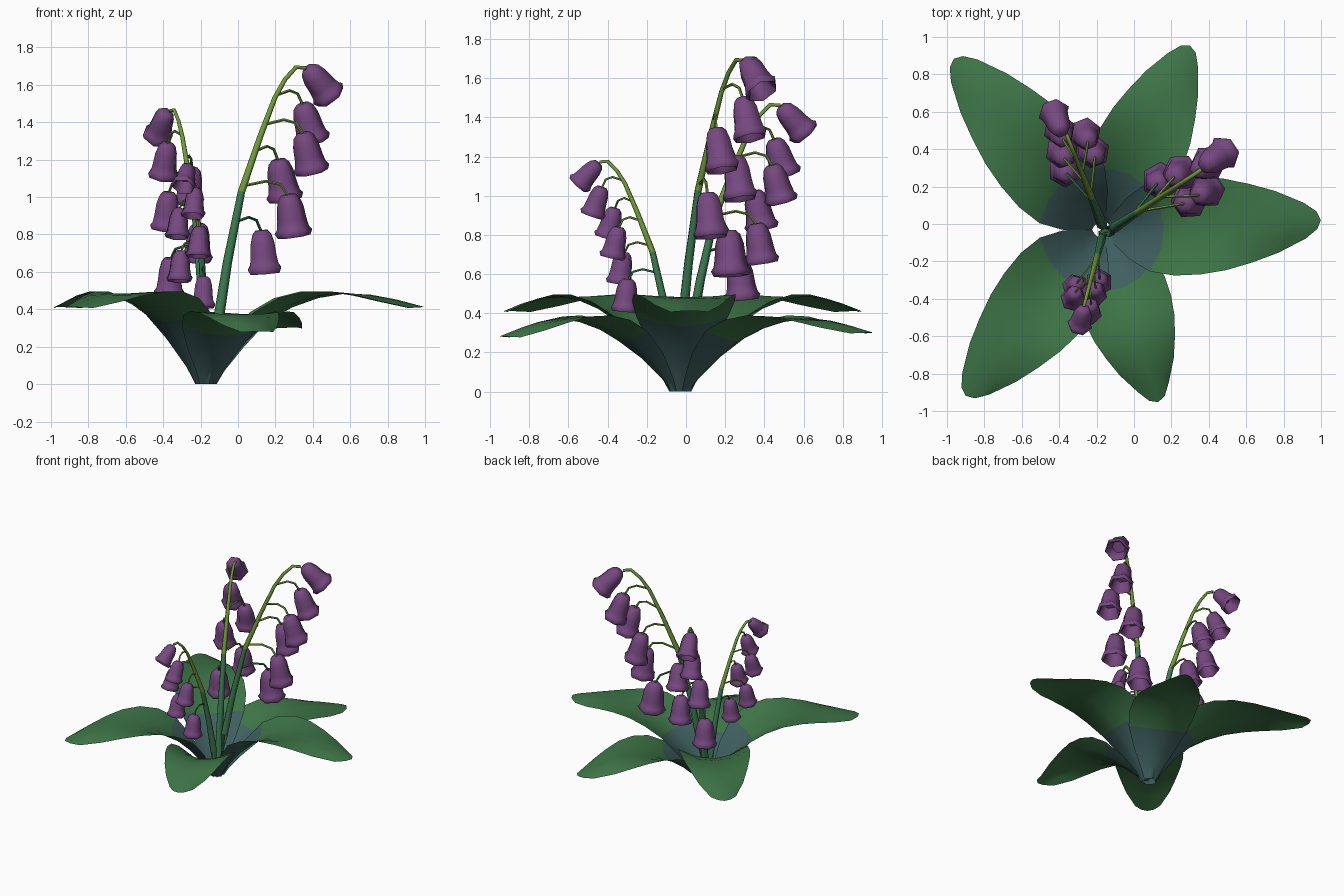
import bpy, math
from mathutils import Vector

if "Cube" in bpy.data.objects:
    bpy.data.objects.remove(bpy.data.objects["Cube"])

def material(name, rgb):
    m = bpy.data.materials.new(name)
    m.diffuse_color = (*rgb, 1)
    m.use_nodes = True
    m.node_tree.nodes["Principled BSDF"].inputs["Base Color"].default_value = m.diffuse_color
    return m

LEAF = material("leaf green", (0.047, 0.175, 0.062))
BASE = material("blue green", (0.05, 0.115, 0.115))
STEM = material("stem green", (0.045, 0.19, 0.08))
LIME = material("lime green", (0.17, 0.32, 0.045))
BELL = material("bell purple", (0.18, 0.065, 0.215))

def mesh_object(name, verts, faces, mats, rule=None, angle=None):
    me = bpy.data.meshes.new(name)
    me.from_pydata([tuple(v) for v in verts], [], faces)
    for m in mats:
        me.materials.append(m)
    for p in me.polygons:
        if rule:
            p.material_index = rule(p)
    ob = bpy.data.objects.new(name, me)
    bpy.context.collection.objects.link(ob)
    if angle:
        bpy.ops.object.select_all(action='DESELECT')
        ob.select_set(True)
        bpy.context.view_layer.objects.active = ob
        bpy.ops.object.shade_smooth_by_angle(angle=math.radians(angle))
    return ob

def ring(center, axis, radius, n):
    axis = axis.normalized()
    ref = Vector((0, 0, 1)) if abs(axis.z) < 0.99 else Vector((1, 0, 0))
    a = axis.cross(ref).normalized()
    b = axis.cross(a)
    return [center + radius * (a * math.cos(t) + b * math.sin(t))
            for t in (2 * math.pi * i / n for i in range(n))]

def skin(rings, n):
    """Side faces between stacked rings, with both ends capped."""
    faces = [(k * n + i, k * n + (i + 1) % n, (k + 1) * n + (i + 1) % n, (k + 1) * n + i)
             for k in range(rings - 1) for i in range(n)]
    return faces + [tuple(reversed(range(n))), tuple(range((rings - 1) * n, rings * n))]

def tube(name, pts, radii, mats, n=6, rule=None):
    verts = []
    for k, p in enumerate(pts):
        axis = pts[min(k + 1, len(pts) - 1)] - pts[max(k - 1, 0)]
        verts += ring(p, axis, radii[k], n)
    return mesh_object(name, verts, skin(len(pts), n), mats, rule, 65)

CENTER = Vector((-0.17, -0.03, 0))

# Leaves: rows of (distance from centre, height, half width, edge lift)
ROWS = [(.045, 0, .05, 0), (.09, .08, .085, .01), (.2, .215, .165, .03), (.33, .335, .235, .05),
        (.46, .41, .262, .05), (.6, .46, .262, .035), (.74, .483, .245, .012), (.88, .478, .21, -.005),
        (1.02, .452, .165, -.012), (1.17, .412, .095, -.005)]
LEAVES = [(2.5, 1.17, 1, 1, 0), (64.5, 1.09, .77, .93, .015), (131, 1.21, 1, .98, 0),
          (230.6, 1.15, 1, .98, 0), (-72, .97, .77, .92, .035)]
US = (-1, -.5, 0, .5, 1)

def leaf(name, deg, length, zs, ws, droop):
    t = math.radians(deg)
    out, side = Vector((math.cos(t), math.sin(t), 0)), Vector((-math.sin(t), math.cos(t), 0))
    verts = []
    for r0, z, w, lift in ROWS:
        r = r0
        if r > .33:
            r = .33 + (r - .33) * (length - .33) / .84
        for u in US:
            bow = min(.085, r * .3) * u * u
            v = CENTER + out * (r - bow) + side * (u * w * ws)
            v.z = z * zs + lift * u * u - droop * max(0, (r0 - .75) / .42)
            verts.append(v)
    faces = [(k * 5 + i, (k + 1) * 5 + i, (k + 1) * 5 + i + 1, k * 5 + i + 1)
             for k in range(len(ROWS) - 1) for i in range(4)]
    # the inner three bands are blue green
    mesh_object(name, verts, faces, [LEAF, BASE], lambda p: 1 if p.index < 12 else 0, 60)

for i, data in enumerate(LEAVES):
    leaf(f"leaf_{i + 1}", *data)

# Bell flowers: (distance along axis, radius), outside then back up inside
PROFILE = [(0, .036), (.022, .058), (.07, .073), (.14, .08), (.185, .088), (.205, .103),
           (.232, .09), (.215, .075), (.13, .055)]

def bell(name, top, axis, scale):
    verts = []
    for t, r in PROFILE:
        verts += ring(top + axis * t * scale, axis, r * scale, 6)
    mesh_object(name, verts, skin(len(PROFILE), 6), [BELL], None, 62)

# Stems: shared arch of (reach fraction, height fraction)
ARCH = [(.005, .025), (.06, .2), (.16, .385), (.31, .605), (.41, .69), (.51, .776),
        (.67, .9), (.78, .958), (.9, .997), (1, .994)]
# start, tip, height, bell scale, bell centres from the top down
STEMS = [
    ((-.135, -.04), (.36, .29), 1.7, 1.0,
     [(.435, .35, 1.612), (.375, .31, 1.395), (.373, .17, 1.235),
      (.235, .265, 1.09), (.285, .12, .9), (.135, .225, .705)]),
    ((-.17, -.005), (-.36, .48), 1.47, .9,
     [(-.41, .55, 1.385), (-.39, .48, 1.195), (-.255, .465, 1.06),
      (-.38, .37, .925), (-.215, .375, .755), (-.365, .28, .57)]),
    ((-.165, -.05), (-.268, -.44), 1.18, .72,
     [(-.28, -.5, 1.11), (-.235, -.455, .97), (-.32, -.385, .86),
      (-.21, -.36, .76), (-.31, -.33, .63), (-.185, -.305, .49)]),
]

def on_arch(pts, z):
    for a, b in zip(pts, pts[1:]):
        if a.z <= z <= b.z:
            return a.lerp(b, (z - a.z) / (b.z - a.z))
    return pts[-2]

for si, (start, tip, height, scale, bells) in enumerate(STEMS):
    a, b = Vector((*start, 0)), Vector((*tip, 0))
    out = (b - a).normalized()
    pts = [a.lerp(b, s) + Vector((0, 0, z * height)) for s, z in ARCH]
    radii = [(.033 - .022 * z) * (.4 + .6 * scale) for s, z in ARCH]
    split = .605 * height
    tube(f"stem_{si + 1}", pts, radii, [STEM, LIME], 6,
         lambda p: 1 if p.center.z > split else 0)
    for k, c in enumerate(bells):
        tilt = .75 if k == 0 else .4 - .06 * k
        axis = out * math.sin(tilt) - Vector((0, 0, math.cos(tilt)))
        size = scale * (.93 + .014 * k)
        top = Vector(c) - axis * .118 * size
        bell(f"bell_{si + 1}_{k + 1}", top, axis, size)
        if k:
            # arched stalk from the stem to the bell
            s = on_arch(pts, min(top.z + .045 * scale, pts[-2].z - .01))
            m1, m2 = s.lerp(top, .5), s.lerp(top, .82)
            m1.z, m2.z = top.z + .07 * scale, top.z + .052 * scale
            tube(f"stalk_{si + 1}_{k + 1}", [s, m1, m2, top + axis * .01],
                 [.008 * scale] * 4, [LIME if s.z > split else STEM], 5)
